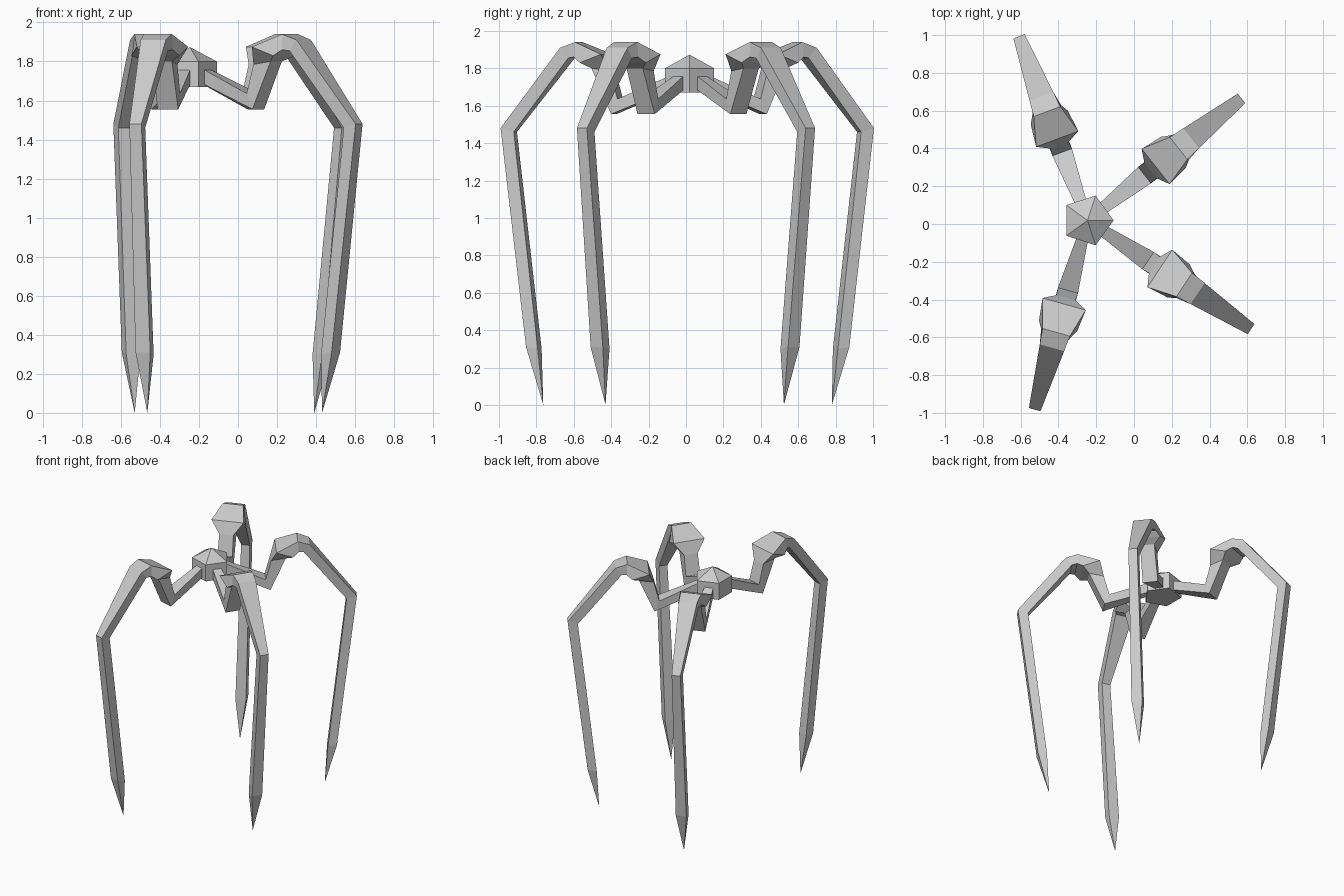
import bpy, bmesh, math
from mathutils import Matrix

if "Cube" in bpy.data.objects:
    bpy.data.objects.remove(bpy.data.objects["Cube"])

CENTRE = (-0.246, 0.019, 0.0)

def finish(name, bm):
    bmesh.ops.remove_doubles(bm, verts=bm.verts, dist=0.0005)
    bmesh.ops.recalc_face_normals(bm, faces=bm.faces)
    me = bpy.data.meshes.new(name)
    bm.to_mesh(me)
    bm.free()
    ob = bpy.data.objects.new(name, me)
    ob.location = CENTRE
    bpy.context.collection.objects.link(ob)
    return ob

# Five-sided hub: short prism with a low pyramid roof
bm = bmesh.new()
ring = lambda z: [bm.verts.new((0.138 * math.cos(k * math.tau / 5),
                                0.138 * math.sin(k * math.tau / 5), z)) for k in range(5)]
low, high = ring(1.67), ring(1.80)
apex = bm.verts.new((0, 0, 1.873))
bm.faces.new(low)
for i in range(5):
    j = (i + 1) % 5
    bm.faces.new((low[i], low[j], high[j], high[i]))
    bm.faces.new((high[i], high[j], apex))
finish("hub", bm)

# Leg sections: (radius, height, half width) of the upper edge, then of the lower edge
SECTIONS = [
    ((0.09, 1.765, 0.03), (0.09, 1.69, 0.03)),       # hub joint
    ((0.385, 1.636, 0.055), (0.42, 1.555, 0.055)),   # low elbow
    ((0.425, 1.785, 0.052), (0.53, 1.80, 0.052)),    # neck
    ((0.46, 1.875, 0.119), (0.58, 1.83, 0.105)),     # flared shoulder
    ((0.615, 1.94, 0.075), (0.62, 1.86, 0.082)),     # shoulder ridge
    ((0.70, 1.91, 0.067), (0.655, 1.855, 0.066)),    # thigh start
    ((1.04, 1.48, 0.032), (0.967, 1.46, 0.032)),     # knee
    ((0.897, 0.31, 0.039), (0.832, 0.30, 0.039)),    # ankle
]

def leg(name, angle):
    bm = bmesh.new()
    loops = []
    for (ra, za, wa), (rb, zb, wb) in SECTIONS:
        loops.append([bm.verts.new(p) for p in
                      ((ra, -wa, za), (ra, wa, za), (rb, wb, zb), (rb, -wb, zb))])
    bm.faces.new(loops[0])
    for a, b in zip(loops, loops[1:]):
        for i in range(4):
            j = (i + 1) % 4
            bm.faces.new((a[i], a[j], b[j], b[i]))
    # pointed foot
    tip = bm.verts.new((0.812, 0, 0))
    for i in range(4):
        bm.faces.new((loops[-1][i], loops[-1][(i + 1) % 4], tip))
    bm.transform(Matrix.Rotation(math.radians(angle), 4, 'Z'))
    finish(name, bm)

# Four legs on a five-way spacing, leaving the left side open
for name, k in (("back_right_leg", 0), ("back_left_leg", 1),
                ("front_left_leg", 3), ("front_right_leg", 4)):
    leg(name, 38.4 + 72 * k)
